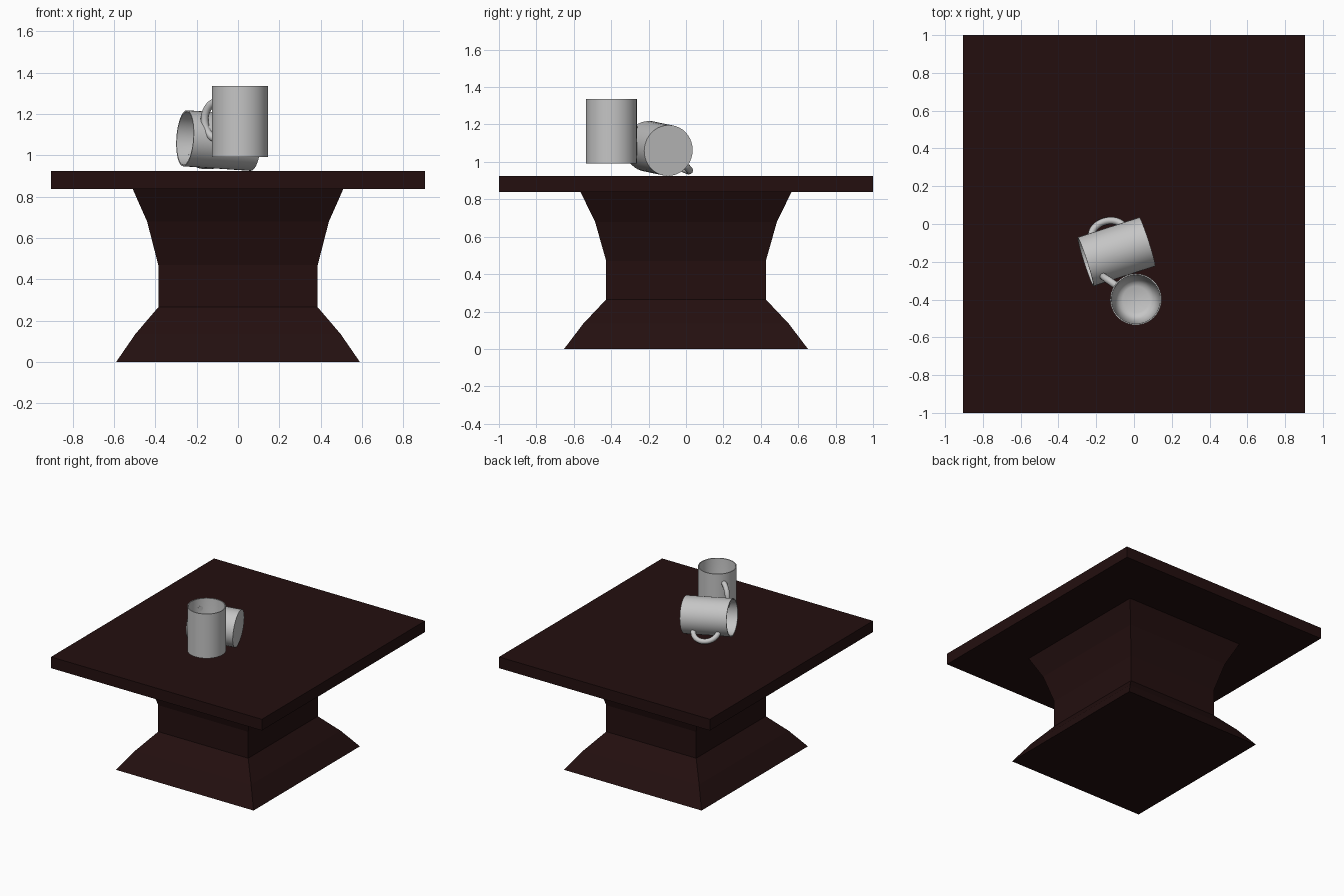
import bpy, bmesh, math
from mathutils import Vector, Matrix

if "Cube" in bpy.data.objects:
    bpy.data.objects.remove(bpy.data.objects["Cube"])


def material(name, rgb):
    m = bpy.data.materials.new(name)
    m.diffuse_color = (*rgb, 1)
    m.use_nodes = True
    m.node_tree.nodes["Principled BSDF"].inputs["Base Color"].default_value = m.diffuse_color
    return m


WOOD = material("dark mahogany", (0.017, 0.0048, 0.0048))
CERAMIC = material("light grey ceramic", (0.56, 0.56, 0.56))


def add_object(name, bm, mat, smooth=False):
    bmesh.ops.recalc_face_normals(bm, faces=bm.faces)
    me = bpy.data.meshes.new(name)
    bm.to_mesh(me)
    bm.free()
    me.materials.append(mat)
    ob = bpy.data.objects.new(name, me)
    bpy.context.collection.objects.link(ob)
    if smooth:
        bpy.ops.object.select_all(action='DESELECT')
        ob.select_set(True)
        bpy.context.view_layer.objects.active = ob
        bpy.ops.object.shade_smooth_by_angle(angle=math.radians(35))
    return ob


def skin(bm, rings, cap_start=False, cap_end=False):
    """Join successive closed rings of points with quads."""
    loops = [[bm.verts.new(p) for p in ring] for ring in rings]
    for a, b in zip(loops, loops[1:]):
        n = len(a)
        for i in range(n):
            bm.faces.new((a[i], a[(i + 1) % n], b[(i + 1) % n], b[i]))
    if cap_start:
        bm.faces.new(loops[0][::-1])
    if cap_end:
        bm.faces.new(loops[-1])


def rect(hx, hy, z):
    return [(-hx, -hy, z), (hx, -hy, z), (hx, hy, z), (-hx, hy, z)]


def circle(r, z, n=40):
    return [(r * math.cos(2 * math.pi * i / n), r * math.sin(2 * math.pi * i / n), z)
            for i in range(n)]


# Table top slab
bm = bmesh.new()
skin(bm, [rect(0.905, 1.0, 0.838), rect(0.905, 1.0, 0.925)], True, True)
add_object("table_top", bm, WOOD)

# Flared pedestal, (half width, height)
bm = bmesh.new()
profile = [(0.59, 0), (0.497, 0.135), (0.386, 0.265), (0.386, 0.47), (0.44, 0.68), (0.51, 0.838)]
skin(bm, [rect(w, w * 1.105, z) for w, z in profile], True, True)
add_object("pedestal", bm, WOOD)


def mug(name, matrix):
    # Cup body: outer wall, thin rim, tapering inside and rounded floor
    bm = bmesh.new()
    wall = [(0.136, 0), (0.136, 0.344), (0.129, 0.344), (0.122, 0.12), (0.108, 0.05),
            (0.09, 0.028), (0.07, 0.02), (0.004, 0.016)]
    skin(bm, [circle(r, z) for r, z in wall], True, True)
    add_object(name + "_cup", bm, CERAMIC, True).matrix_world = matrix

    # Handle: round tube along half an ellipse
    bm = bmesh.new()
    rings, steps, sides, tube = [], 20, 12, 0.019
    for i in range(steps + 1):
        t = math.pi * (i / steps - 0.5)
        c = Vector((0.125 + 0.085 * math.cos(t), 0, 0.178 + 0.092 * math.sin(t)))
        n = Vector((0.092 * math.cos(t), 0, 0.085 * math.sin(t))).normalized()
        rings.append([c + tube * (n * math.cos(a) + Vector((0, 1, 0)) * math.sin(a))
                      for a in (2 * math.pi * k / sides for k in range(sides))])
    skin(bm, rings, True, True)
    add_object(name + "_handle", bm, CERAMIC, True).matrix_world = matrix


# Upright mug, handle turned to the back left
mug("upright_mug", Matrix.Translation((0.01, -0.399, 0.992)) @ Matrix.Rotation(math.radians(145), 4, 'Z'))

# Fallen mug, resting on its base edge and handle
base, rim = Vector((0.07, -0.094, 1.061)), Vector((-0.257, -0.2, 1.083))
axis = (rim - base).normalized()
side = Vector((-0.316, 0.949, 0)) * math.cos(math.radians(35)) - Vector((0, 0, math.sin(math.radians(35))))
side = (side - axis * side.dot(axis)).normalized()
frame = Matrix((side, axis.cross(side), axis)).transposed().to_4x4()
mug("fallen_mug", Matrix.Translation(base) @ frame)
